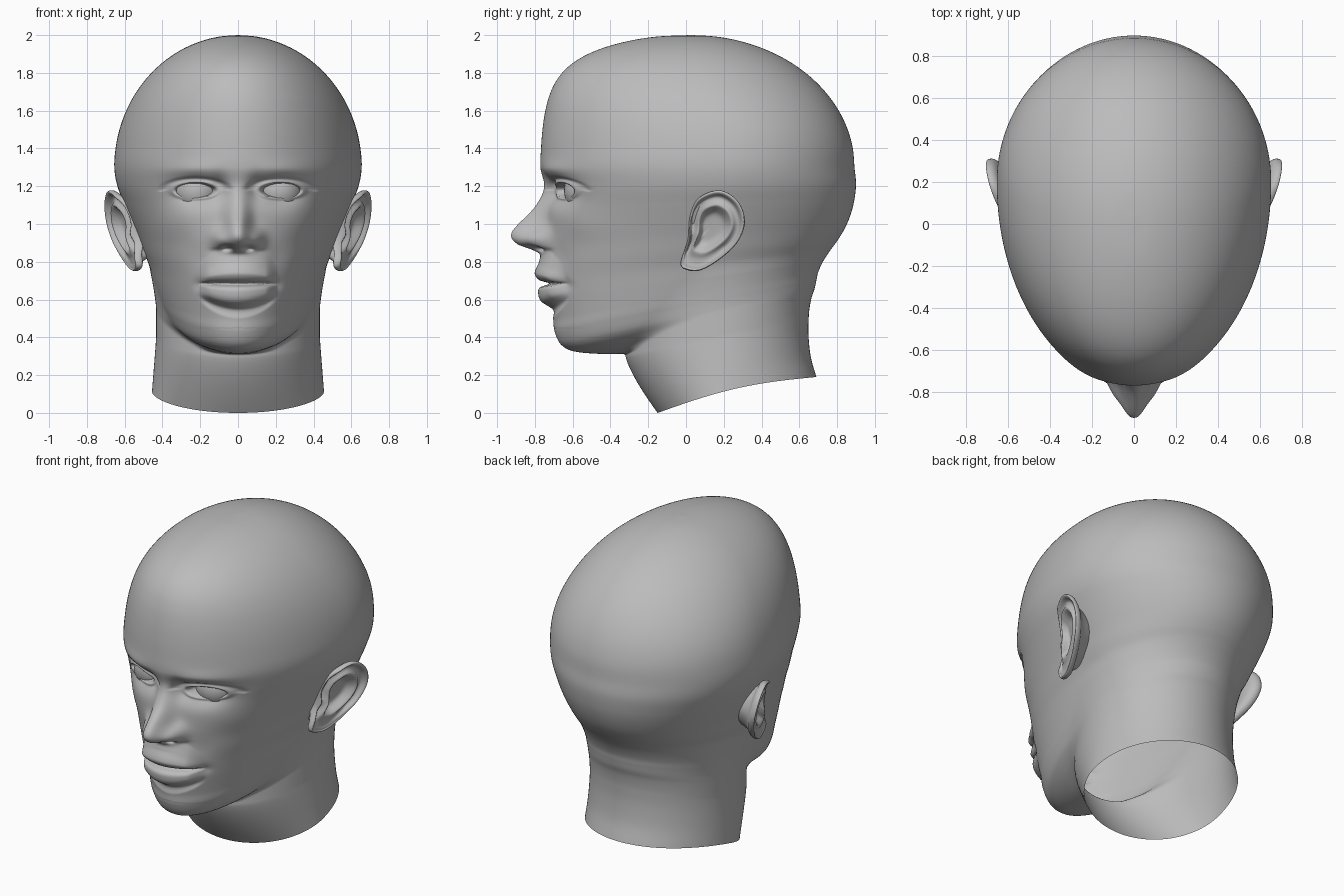
import bpy, bmesh, math
from math import sin, cos, pi, exp, sqrt

if "Cube" in bpy.data.objects:
    bpy.data.objects.remove(bpy.data.objects["Cube"])

skin = bpy.data.materials.new("plain grey")
skin.diffuse_color = (0.5, 0.5, 0.5, 1)
skin.use_nodes = True
skin.node_tree.nodes["Principled BSDF"].inputs["Base Color"].default_value = skin.diffuse_color


def hermite(keys, t):
    """Smooth curve through rows (t, value, value...)."""
    if t <= keys[0][0]:
        return keys[0][1:]
    if t >= keys[-1][0]:
        return keys[-1][1:]
    i = 0
    while keys[i + 1][0] < t:
        i += 1
    p1, p2 = keys[i], keys[i + 1]
    p0, p3 = keys[max(i - 1, 0)], keys[min(i + 2, len(keys) - 1)]
    h = p2[0] - p1[0]
    u = (t - p1[0]) / h
    out = []
    for a, b, c, d in zip(p0[1:], p1[1:], p2[1:], p3[1:]):
        m1 = (c - a) / (p2[0] - p0[0]) * h
        m2 = (d - b) / (p3[0] - p1[0]) * h
        out.append((2*u**3 - 3*u*u + 1)*b + (u**3 - 2*u*u + u)*m1
                   + (3*u*u - 2*u**3)*c + (u**3 - u*u)*m2)
    return out


def g(v, c, s):
    return exp(-((v - c) / s) ** 2)


def step(a, b, v):
    u = min(max((v - a) / (b - a), 0), 1)
    return u * u * (3 - 2 * u)


def smax(a, b, k=0.06):
    h = max(k - abs(a - b), 0) / k
    return max(a, b) + h * h * k / 4


def ell(s, c, w, a):
    return 1 / sqrt((s / w) ** 2 + (c / a) ** 2)


def finish(bm, name, mirror=False):
    bmesh.ops.recalc_face_normals(bm, faces=bm.faces[:])
    me = bpy.data.meshes.new(name)
    bm.to_mesh(me)
    bm.free()
    for p in me.polygons:
        p.use_smooth = True
    me.materials.append(skin)
    ob = bpy.data.objects.new(name, me)
    bpy.context.collection.objects.link(ob)
    if mirror:
        ob.modifiers.new("mirror", 'MIRROR').use_mirror_merge = False
    return ob


def skin_rings(bm, rings):
    for r, q in zip(rings, rings[1:]):
        n = len(r)
        for j in range(n):
            bm.faces.new((r[j], r[(j + 1) % n], q[(j + 1) % n], q[j]))


# Facial relief: forward amount at (x, z)
NOSE = [(.80, 0, .08), (.84, .012, .08), (.865, .06, .08), (.895, .135, .08), (.94, .16, .075),
        (1.0, .135, .065), (1.1, .05, .06), (1.2, .005, .055), (1.3, 0, .06)]
LIPS = [(.50, 0), (.545, -.012), (.565, .01), (.59, .04), (.63, .045), (.665, .028), (.685, -.025),
        (.70, .022), (.73, .048), (.755, .046), (.80, .028), (.90, 0)]


def relief(x, z):
    a = abs(x)
    # nose ridge, wings and nostrils
    p, s = hermite(NOSE, z)
    d = p * exp(-(a / s) ** 2.5)
    d += .025 * g(a, 0, .11) * g(z, .94, .07) * step(.84, .88, z)
    d += .055 * g(a, .1, .042) * g(z, .92, .05) * step(.85, .88, z)
    d -= .05 * g(a, .055, .028) * g(z, .872, .014)
    # mouth
    q = 1 - (a / .215) ** 2
    if q > 0:
        zz = .685 + (z - .685) / (.45 + .55 * q)
        d += hermite(LIPS, zz)[0] * step(0, .55, q)
    d += .02 * g(a, 0, .22) * g(z, .68, .14)
    d -= .014 * g(a, .205, .03) * g(z, .68, .03)
    d -= .008 * g(a, .21, .05) * g(z, .82, .07)
    # sockets, brows and cheekbones
    d -= .065 * g(a, .21, .13) * g(z, 1.17, .075)
    d -= .03 * g(a, .1, .045) * g(z, 1.19, .06)
    d += .014 * g(a, .24, .14) * g(z, 1.285, .04)
    d += .014 * g(a, .34, .11) * g(z, 1.0, .09)
    # eyelids and eye opening
    e = sqrt(((a - .225) / .098) ** 2 + ((z - 1.178) / .036) ** 2)
    d += .014 * g(e, 1.22, .2)
    if z > 1.178:
        d -= .009 * g(e, 1.75, .22)
    d -= .06 * (1 - step(.85, 1.12, e))
    return d


# Neck and face sections: front z, front y, back z, back y, face width
ROWS = [
    (0, 0, .19, .69, .30), (.12, -.05, .30, .66, .30), (.24, -.13, .42, .648, .28),
    (.305, -.26, .51, .65, .26), (.312, -.45, .56, .655, .27), (.325, -.59, .61, .665, .33),
    (.36, -.66, .655, .68, .38), (.43, -.695, .70, .69, .41), (.50, -.70, .745, .70, .43),
    (.60, -.715, .80, .725, .453), (.70, -.73, .855, .76, .475), (.80, -.74, .91, .80, .505),
    (.90, -.74, .975, .84, .535), (1.0, -.74, 1.045, .87, .57), (1.1, -.745, 1.12, .89, .605),
    (1.2, -.75, 1.21, .90, .64)]
# Skull dome sections by rule
for i in range(12):
    s, c = sin(i / 11 * 1.568), cos(i / 11 * 1.568)
    z = 1.3 + .7 * s
    ROWS.append((z, .03 - .8 * c ** (.3 + .5 * s ** 4), z, .03 + .862 * c, .655 * c))
KEYS = [(i,) + r for i, r in enumerate(ROWS)]
SEG = 300

bm = bmesh.new()
params = []
for i in range(len(ROWS) - 1):
    n = 17 if 6 <= i <= 15 else 6
    params += [i + k / n for k in range(n)]
params.append(len(ROWS) - 1)
rings = []
for t in params:
    zf, yf, zb, yb, wf = hermite(KEYS, t)
    yc = .2 - .17 * step(1.4, 2.0, zf)
    neck = zf < 1.15
    # neck column: front y and half width
    low = max(0, 1 - zf / .3)
    nf = -.32 + .17 * low ** 1.3 + .5 * max(0, zf - .35) ** 1.2
    wn = .433 + .022 * low - .25 * max(0, zf - .6) ** 1.3
    w = smax(wf, wn) if neck else wf
    front = yc - (smax(yc - yf, yc - nf) if neck else yc - yf)
    ring = []
    for j in range(SEG):
        u = 2 * pi * j / SEG - pi
        th = u - .75 * sin(u)          # more columns across the face
        s, c = sin(th), cos(th)
        if c > 0:
            r = ell(s, c, wf, yc - yf)
            if neck:
                r = smax(r, ell(s, c, wn, yc - nf))
        else:
            r = ell(s, c, w, yb - yc)
        x, y = r * s, yc - r * c
        k = min(max((y - front) / (yb - front), 0), 1)
        z = zf + (zb - zf) * k + .035 * sin(pi * k) * low
        if c > .2 and .45 < z < 1.5:
            y -= relief(x, z)
        ring.append(bm.verts.new((x, y, z)))
    rings.append(ring)
skin_rings(bm, rings)
bm.faces.new(rings[-1])
finish(bm, "head")

# Eyeballs
bm = bmesh.new()
bmesh.ops.create_uvsphere(bm, u_segments=48, v_segments=32, radius=.125)
bmesh.ops.translate(bm, verts=bm.verts[:], vec=(.215, -.52, 1.176))
finish(bm, "eyeballs", mirror=True)

# Ears: outline in (y, z) and a radial rim profile (scale, outward offset)
OUT = [(.18, 1.178), (.275, 1.12), (.312, 1.013), (.275, .907), (.19, .822), (.09, .76),
       (.02, .753), (-.03, .79), (.01, .92), (.02, 1.05), (.07, 1.14)]
LOOP = [(i - 2,) + OUT[(i - 2) % 11] for i in range(16)]
RIM = [(.65, -.12), (.8, -.05), (.95, -.03), (1.0, -.01), (.975, .01), (.91, .008), (.83, -.018),
       (.72, -.014), (.6, .004), (.5, -.014), (.36, -.042), (.15, -.046), (.01, -.046)]
PROFILE = [(i,) + r for i, r in enumerate(RIM)]
CY, CZ = .14, .985
bm = bmesh.new()
rings = []
for i in range(37):
    k, h0 = hermite(PROFILE, i / 3)
    ring = []
    for j in range(88):
        oy, oz = hermite(LOOP, j / 8)
        y, z = CY + (oy - CY) * k, CZ + (oz - CZ) * k
        h = h0
        if i > 12:
            h *= min(max((z - .78) / .1, .2), 1)         # plain lobe
            h += .025 * g(y, .04, .03) * g(z, .94, .04)  # front flap
        h -= .045 * k * k * (1 - step(0, .1, oy)) * step(.8, .92, oz)
        x = .60 + .33 * (y - .02) + .2 * (z - 1.05) + h
        ring.append(bm.verts.new((x, y, z)))
    rings.append(ring)
skin_rings(bm, rings)
bm.faces.new(rings[-1])
finish(bm, "ears", mirror=True)
